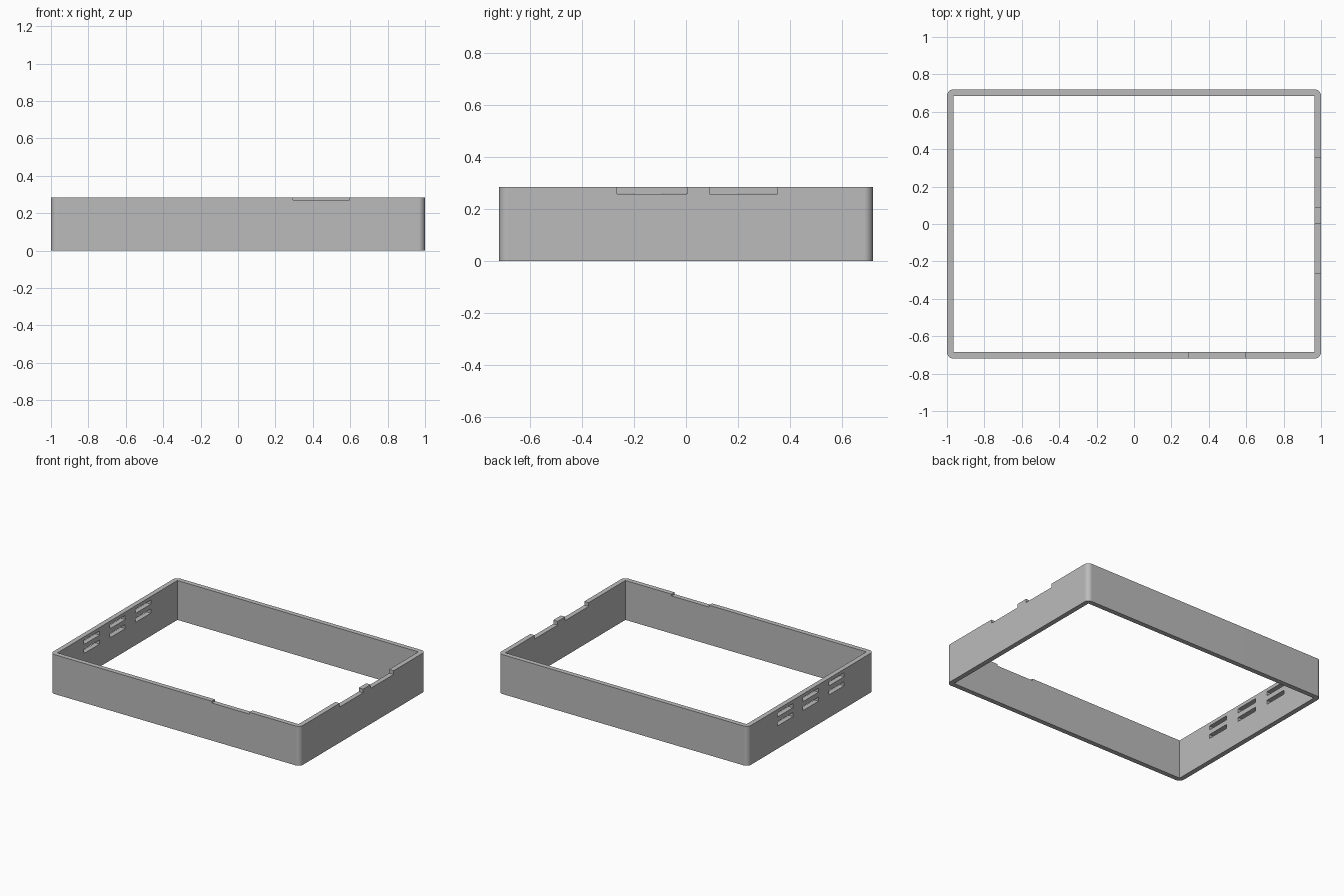
import bpy, bmesh, math
from mathutils import Matrix, Vector

default = bpy.data.objects.get("Cube")
if default:
    bpy.data.objects.remove(default, do_unlink=True)

X, Y, H = 1.0, 0.72, 0.285      # half length, half width, height
WALL, RADIUS = 0.035, 0.035

grey = bpy.data.materials.new("plain grey")
grey.use_nodes = True
grey.diffuse_color = (0.5, 0.5, 0.5, 1)
grey.node_tree.nodes["Principled BSDF"].inputs["Base Color"].default_value = (0.5, 0.5, 0.5, 1)


def add_box(bm, low, high):
    """Add an axis-aligned box between two corners."""
    low, high = Vector(low), Vector(high)
    size = Matrix.Diagonal((*(high - low), 1))
    bmesh.ops.create_cube(bm, size=1, matrix=Matrix.Translation((low + high) / 2) @ size)


def make_object(name, bm):
    mesh = bpy.data.meshes.new(name)
    bm.to_mesh(mesh)
    bm.free()
    mesh.materials.append(grey)
    obj = bpy.data.objects.new(name, mesh)
    bpy.context.collection.objects.link(obj)
    return obj


# Outer block with rounded upright corners
bm = bmesh.new()
add_box(bm, (-X, -Y, 0), (X, Y, H))
upright = [e for e in bm.edges if abs(e.verts[0].co.z - e.verts[1].co.z) > 0.1]
bmesh.ops.bevel(bm, geom=upright, offset=RADIUS, segments=8, profile=0.5, affect='EDGES')
frame = make_object("open_frame", bm)

# Cutters: sharp-cornered opening, rim notches and vent slots
bm = bmesh.new()
add_box(bm, (WALL - X, WALL - Y, -0.1), (X - WALL, Y - WALL, H + 0.1))
opening = make_object("opening_cutter", bm)

bm = bmesh.new()
add_box(bm, (0.295, -Y - 0.1, 0.272), (0.595, -Y + 0.1, H + 0.1))
for y0, y1 in ((-0.265, 0.003), (0.09, 0.352)):
    add_box(bm, (X - 0.1, y0, 0.258), (X + 0.1, y1, H + 0.1))
notches = make_object("notch_cutter", bm)

bm = bmesh.new()
for row in (0.165, 0.23):
    for centre in (-0.293, 0, 0.293):
        add_box(bm, (-X - 0.1, centre - 0.088, row), (-X + 0.1, centre + 0.088, row + 0.03))
slots = make_object("vent_slot_cutter", bm)

# Cut the frame, then drop the cutters
bpy.ops.object.select_all(action='DESELECT')
frame.select_set(True)
bpy.context.view_layer.objects.active = frame
for cutter in (opening, notches, slots):
    cutter.hide_render = True
    cut = frame.modifiers.new("cut", 'BOOLEAN')
    cut.operation, cut.solver, cut.object = 'DIFFERENCE', 'EXACT', cutter
    bpy.ops.object.modifier_apply(modifier=cut.name)
    bpy.data.objects.remove(cutter, do_unlink=True)

# Smooth corners beside flat walls
bpy.ops.object.shade_smooth_by_angle(angle=math.radians(30))
weighted = frame.modifiers.new("flat walls", 'WEIGHTED_NORMAL')
weighted.keep_sharp = True
